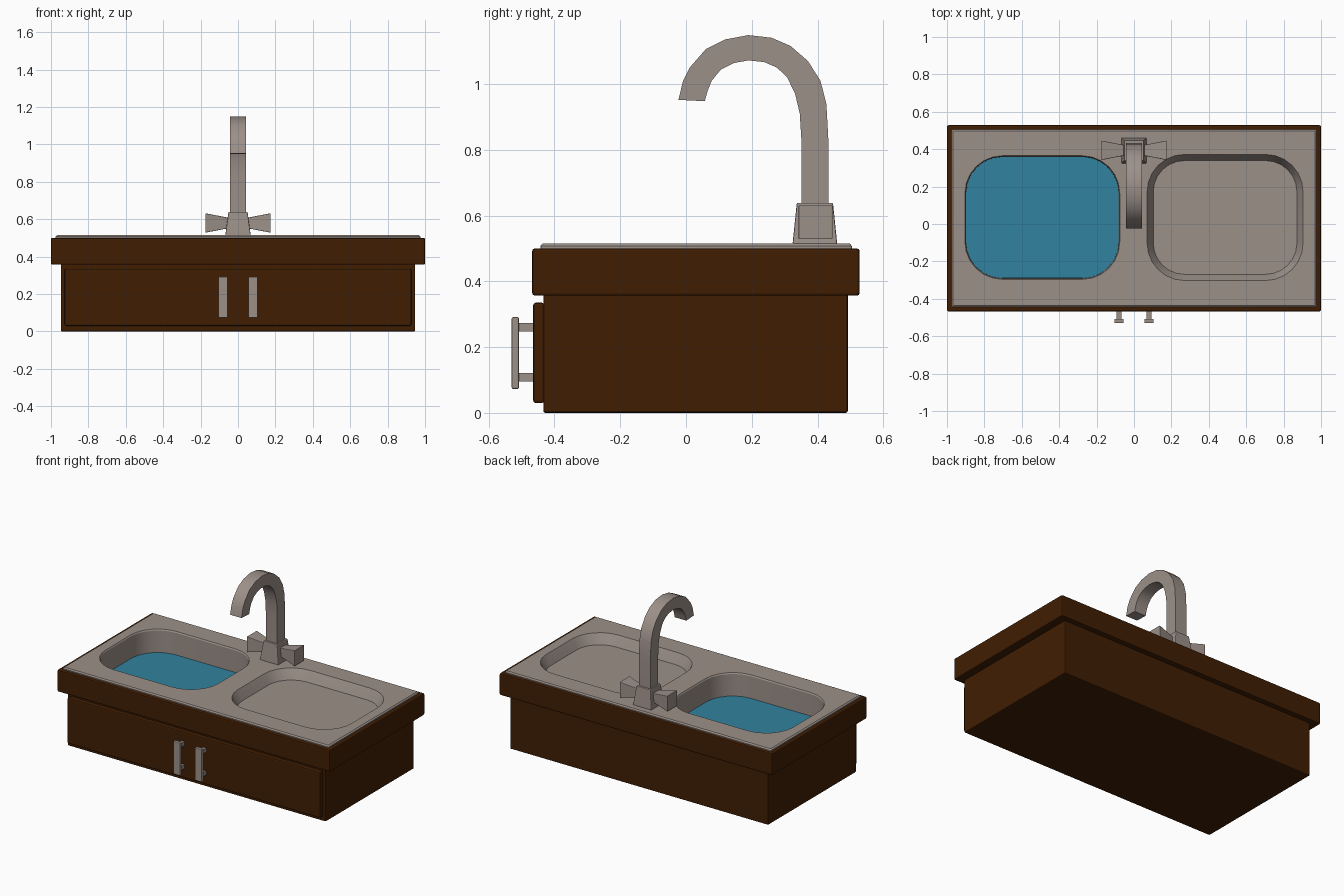
import bpy, bmesh, math

if "Cube" in bpy.data.objects:
    bpy.data.objects.remove(bpy.data.objects["Cube"])


def material(name, rgb):
    m = bpy.data.materials.new(name)
    m.diffuse_color = (*rgb, 1)
    m.use_nodes = True
    m.node_tree.nodes["Principled BSDF"].inputs["Base Color"].default_value = m.diffuse_color
    return m


WOOD = material("dark wood", (0.052, 0.0125, 0.0008))
STEEL = material("brushed steel", (0.335, 0.28, 0.25))
WATER = material("water blue", (0.031, 0.225, 0.345))


def finish(bm, name, mat, face_up=False, bevel=0.0, smooth=False):
    bmesh.ops.recalc_face_normals(bm, faces=bm.faces[:])
    bm.normal_update()
    if face_up and sum(f.normal.z * f.calc_area() for f in bm.faces) < 0:
        bmesh.ops.reverse_faces(bm, faces=bm.faces[:])
    me = bpy.data.meshes.new(name)
    bm.to_mesh(me)
    bm.free()
    ob = bpy.data.objects.new(name, me)
    bpy.context.collection.objects.link(ob)
    me.materials.append(mat)
    if bevel:
        mod = ob.modifiers.new("bevel", 'BEVEL')
        mod.width, mod.segments = bevel, 2
    if smooth:
        bpy.ops.object.select_all(action='DESELECT')
        bpy.context.view_layer.objects.active = ob
        ob.select_set(True)
        bpy.ops.object.shade_smooth_by_angle(angle=math.radians(30))
    return ob


def rounded(x0, x1, y0, y1, r, z, n=2):
    """Ring of points round a rectangle with rounded corners."""
    pts = []
    for i, (cx, cy) in enumerate([(x1 - r, y1 - r), (x0 + r, y1 - r),
                                  (x0 + r, y0 + r), (x1 - r, y0 + r)]):
        for k in range(n + 1):
            a = math.pi / 2 * (i + k / n)
            pts.append((cx + r * math.cos(a), cy + r * math.sin(a), z))
    return pts


def loft(bm, rings, start=False, end=False):
    loops = [[bm.verts.new(p) for p in ring] for ring in rings]
    for a, b in zip(loops, loops[1:]):
        for i in range(len(a)):
            j = (i + 1) % len(a)
            bm.faces.new((a[i], a[j], b[j], b[i]))
    if start:
        bm.faces.new(loops[0])
    if end:
        bm.faces.new(loops[-1])
    return loops


def box(name, mat, x0, x1, y0, y1, z0, z1, bevel=0.0):
    bm = bmesh.new()
    loft(bm, [[(x0, y0, z), (x1, y0, z), (x1, y1, z), (x0, y1, z)]
              for z in (z0, z1)], True, True)
    return finish(bm, name, mat, bevel=bevel)


def shell(name, x, y0, y1, r, steps, cap):
    bm = bmesh.new()
    loft(bm, [rounded(-x + d, x - d, y0 + d, y1 - d, r, z) for d, z in steps], cap)
    return finish(bm, name, WOOD)


# Cabinet body, open under the counter
shell("cabinet", 0.947, -0.434, 0.492, 0.006,
      [(0.006, 0), (0.002, 0.002), (0, 0.006), (0, 0.36)], True)

# Counter frame
shell("counter", 1.0, -0.468, 0.528, 0.008,
      [(0.075, 0.357), (0.008, 0.357), (0.002, 0.359), (0, 0.365),
       (0, 0.492), (0.002, 0.498), (0.008, 0.5), (0.06, 0.5)], False)

# Front panel and its two pulls
box("front_panel", WOOD, -0.927, 0.927, -0.465, -0.43, 0.03, 0.335, 0.008)
for s, side in ((-1, "left"), (1, "right")):
    c = s * 0.08
    box(side + "_pull", STEEL, c - 0.025, c + 0.025, -0.53, -0.508, 0.073, 0.291, 0.004)
    for z, level in ((0.108, "lower"), (0.26, "upper")):
        box(f"{side}_pull_{level}_post", STEEL, c - 0.013, c + 0.013,
            -0.51, -0.46, z - 0.013, z + 0.013)

# Steel sink top with two basins
bm = bmesh.new()
X, Y0, Y1 = 0.975, -0.443, 0.505
lip = loft(bm, [rounded(-X + d, X - d, Y0 + d, Y1 - d, 0.006, z)
                for d, z in ((0, 0.498), (0, 0.507), (0.007, 0.515))])


def basin(x0, x1, y0, y1, steps):
    return loft(bm, [rounded(x0 + d, x1 - d, y0 + d, y1 - d, 0.2 - d, z, 6)
                     for d, z in steps], end=True)


left = basin(-0.904, -0.076, -0.296, 0.365, [(0, 0.515), (0.005, 0.507), (0.006, 0.33)])
right = basin(0.07, 0.904, -0.302, 0.372, [(0, 0.515), (0.006, 0.505), (0.033, 0.45)])
edges = []
for loop in (lip[-1], left[0], right[0]):
    for i, v in enumerate(loop):
        edges.append(bm.edges.get((v, loop[(i + 1) % len(loop)])))
bmesh.ops.triangle_fill(bm, use_beauty=True, edges=edges, normal=(0, 0, 1))
finish(bm, "sink_top", STEEL, face_up=True, smooth=True)

# Water surface in the left basin
bm = bmesh.new()
bm.faces.new([bm.verts.new(p) for p in
              rounded(-0.898, -0.082, -0.29, 0.359, 0.194, 0.362, 6)])
finish(bm, "water", WATER, face_up=True)

# Tap base, tapering upward
bm = bmesh.new()
loft(bm, [[(sx * hx, 0.392 + sy * hy, z) for sx, sy in ((-1, -1), (1, -1), (1, 1), (-1, 1))]
          for hx, hy, z in ((0.068, 0.068, 0.513), (0.051, 0.055, 0.639))], True, True)
finish(bm, "tap_base", STEEL, bevel=0.004)

# Flared tap levers on both sides
for s, side in ((-1, "left"), (1, "right")):
    bm = bmesh.new()
    loft(bm, [[(s * x, 0.394 + h * a, 0.58 + h * b)
               for a, b in ((-1, -1), (1, -1), (1, 1), (-1, 1))]
              for x, h in ((0.045, 0.027), (0.175, 0.052))], True, True)
    finish(bm, side + "_tap_lever", STEEL, bevel=0.003)

# Square-section gooseneck spout: matching outer and inner (y, z) edges
outer = [(.433, .63), (.433, .83), (.427, .94), (.409, 1.01), (.371, 1.07), (.318, 1.116),
         (.26, 1.141), (.19, 1.149), (.12, 1.136), (.06, 1.106), (.011, 1.05),
         (-.009, 1.01), (-.023, .952)]
inner = [(.351, .63), (.351, .83), (.346, .91), (.332, .97), (.308, 1.02), (.277, 1.05),
         (.238, 1.067), (.19, 1.072), (.145, 1.064), (.106, 1.044), (.078, 1.01),
         (.066, .98), (.057, .948)]
W = 0.042
bm = bmesh.new()
loft(bm, [[(-W, *o), (W, *o), (W, *i), (-W, *i)] for o, i in zip(outer, inner)], True, True)
finish(bm, "spout", STEEL, smooth=True)
